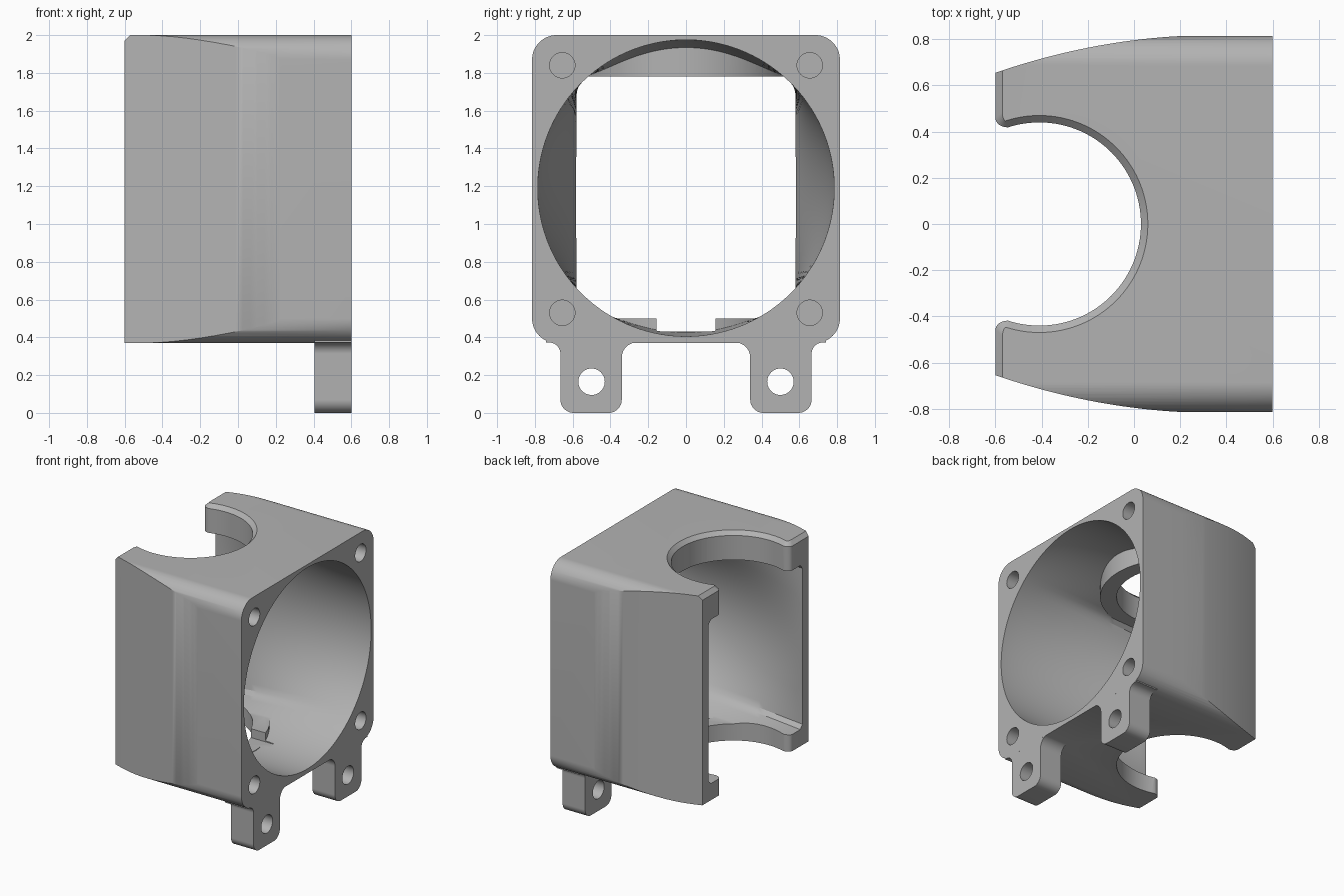
import bpy, bmesh, math
from mathutils import Vector

cube = bpy.data.objects.get("Cube")
if cube:
    bpy.data.objects.remove(cube, do_unlink=True)

grey = bpy.data.materials.new("matte grey")
grey.use_nodes = True
grey.diffuse_color = (0.45, 0.45, 0.45, 1)
grey.node_tree.nodes["Principled BSDF"].inputs["Base Color"].default_value = (0.45, 0.45, 0.45, 1)


def loft(name, rings):
    """Closed solid through rings that have equal point counts."""
    bm = bmesh.new()
    loops = [[bm.verts.new(p) for p in ring] for ring in rings]
    for a, b in zip(loops, loops[1:]):
        for i in range(len(a)):
            j = (i + 1) % len(a)
            bm.faces.new((a[i], a[j], b[j], b[i]))
    bm.faces.new(loops[0])
    bm.faces.new(loops[-1])
    bmesh.ops.recalc_face_normals(bm, faces=bm.faces)
    mesh = bpy.data.meshes.new(name)
    bm.to_mesh(mesh)
    bm.free()
    mesh.materials.append(grey)
    ob = bpy.data.objects.new(name, mesh)
    bpy.context.collection.objects.link(ob)
    return ob


def prism_x(name, outline, x0, x1):
    return loft(name, [[(x, y, z) for y, z in outline] for x in (x0, x1)])


def prism_z(name, outline, z0, z1):
    return loft(name, [[(x, y, z) for x, y in outline] for z in (z0, z1)])


def fillet(corners, steps=10):
    """Polygon from (u, v, radius) corners with rounded corners."""
    out = []
    for i, (u, v, r) in enumerate(corners):
        p = Vector((u, v))
        if r == 0:
            out.append(p)
            continue
        a = (Vector(corners[i - 1][:2]) - p).normalized()
        b = (Vector(corners[(i + 1) % len(corners)][:2]) - p).normalized()
        half = a.angle(b) / 2
        centre = p + (a + b).normalized() * r / math.sin(half)
        start = p + a * r / math.tan(half) - centre
        end = p + b * r / math.tan(half) - centre
        for k in range(steps + 1):
            d = start.lerp(end, k / steps).normalized() * r
            out.append(centre + d)
    return out


def circle(cu, cv, r, n=64):
    return [(cu + r * math.cos(math.tau * i / n), cv + r * math.sin(math.tau * i / n)) for i in range(n)]


def boolean(target, tool, operation):
    mod = target.modifiers.new(operation.lower(), "BOOLEAN")
    mod.operation = operation
    mod.solver = "EXACT"
    mod.object = tool
    bpy.context.view_layer.objects.active = target
    bpy.ops.object.modifier_apply(modifier=mod.name)
    bpy.data.objects.remove(tool, do_unlink=True)


# Outer housing: rounded square block narrowed by curved side walls
W = 0.815
block = fillet([(W, 0.37, 0.13), (W, 2, 0.13), (-W, 2, 0.13), (-W, 0.37, 0.13)], 14)
housing = prism_x("fan_shroud", block, -0.7, 0.6)
side = []
for i in range(37):
    x = 0.7 - 1.35 * i / 36
    side.append((x, 0.818 - 0.163 * (max(0, 0.35 - x) / 0.95) ** 2))
plan = side + [(x, -y) for x, y in reversed(side)]
boolean(housing, prism_z("side_taper", plan, 0.1, 2.2), "INTERSECT")

# Mounting tabs
tab = [(0.34, 0, 0.07), (0.665, 0, 0.07), (0.665, 0.373, 0.06), (0.74, 0.373, 0),
       (0.74, 0.45, 0), (0.2, 0.45, 0), (0.2, 0.373, 0), (0.34, 0.373, 0.08)]
for s in (1, -1):
    outline = fillet([(s * y, z, r) for y, z, r in tab])
    boolean(housing, prism_x("mounting_tab", outline, 0.405, 0.5999), "UNION")

# Air duct: round at the fan, square at the outlet
rings = []
N = 128
for k in range(28):
    x = 0.65 - 1.4 * k / 27
    t = min(1, max(0, (0.6 - x) / 1.2)) ** 1.6
    ring = []
    for i in range(N):
        a = math.tau * (i + 0.5) / N
        c, s = math.cos(a), math.sin(a)
        square = min(0.58 / abs(c), 0.64 / abs(s))
        r = 0.785 * (1 - t) + square * t
        ring.append((x, r * c, 1.19 - 0.05 * t + r * s))
    rings.append(ring)
boolean(housing, loft("air_duct", rings), "DIFFERENCE")

# Collars above and below, around the round cutout
CX = -0.41
for z0, z1 in ((1.78, 1.985), (0.385, 0.5)):
    boolean(housing, prism_z("collar", circle(CX, 0, 0.56, 96), z0, z1), "UNION")
notch = [(-0.155, 0.43), (0.155, 0.43), (0.155, 0.6), (-0.155, 0.6)]
boolean(housing, prism_x("collar_notch", notch, -0.2, 0.2), "DIFFERENCE")


# Round cutout open to the back, with rounded lips
def cutout(grow):
    r, back = 0.44 + grow, -0.6 + grow
    arc = []
    for i in range(73):
        a = math.radians(108 - 216 * i / 72)
        arc.append((CX + r * math.cos(a), r * math.sin(a)))
    lip_x, lip_y = arc[0]
    lip = []
    for i in range(9):
        a = math.pi / 2 * i / 8
        lip.append((back + (lip_x - back) * (1 - math.cos(a)),
                    lip_y + 0.04 * (1 - math.sin(a))))
    upper = [(-1.2, 1), (back, 1)] + lip[:-1]
    return upper + arc + [(x, -y) for x, y in reversed(upper)]


boolean(housing, prism_z("round_cutout", cutout(0), -0.2, 2.2), "DIFFERENCE")
bevel = [[(x, y, z) for x, y in cutout(g)] for g, z in ((-0.01, 1.96), (0.04, 2.01))]
boolean(housing, loft("cutout_chamfer", bevel), "DIFFERENCE")

# Screw holes in the fan face and through the tabs
for s in (1, -1):
    for y, z, r, depth in ((0.655, 1.84, 0.067, 0.25), (0.655, 0.53, 0.067, 0.25), (0.5, 0.165, 0.07, 0.3)):
        boolean(housing, prism_x("screw_hole", circle(s * y, z, r, 40), 0.6 - depth, 0.7), "DIFFERENCE")

bpy.ops.object.select_all(action="DESELECT")
housing.select_set(True)
bpy.context.view_layer.objects.active = housing
bpy.ops.object.shade_smooth_by_angle(angle=math.radians(30))
